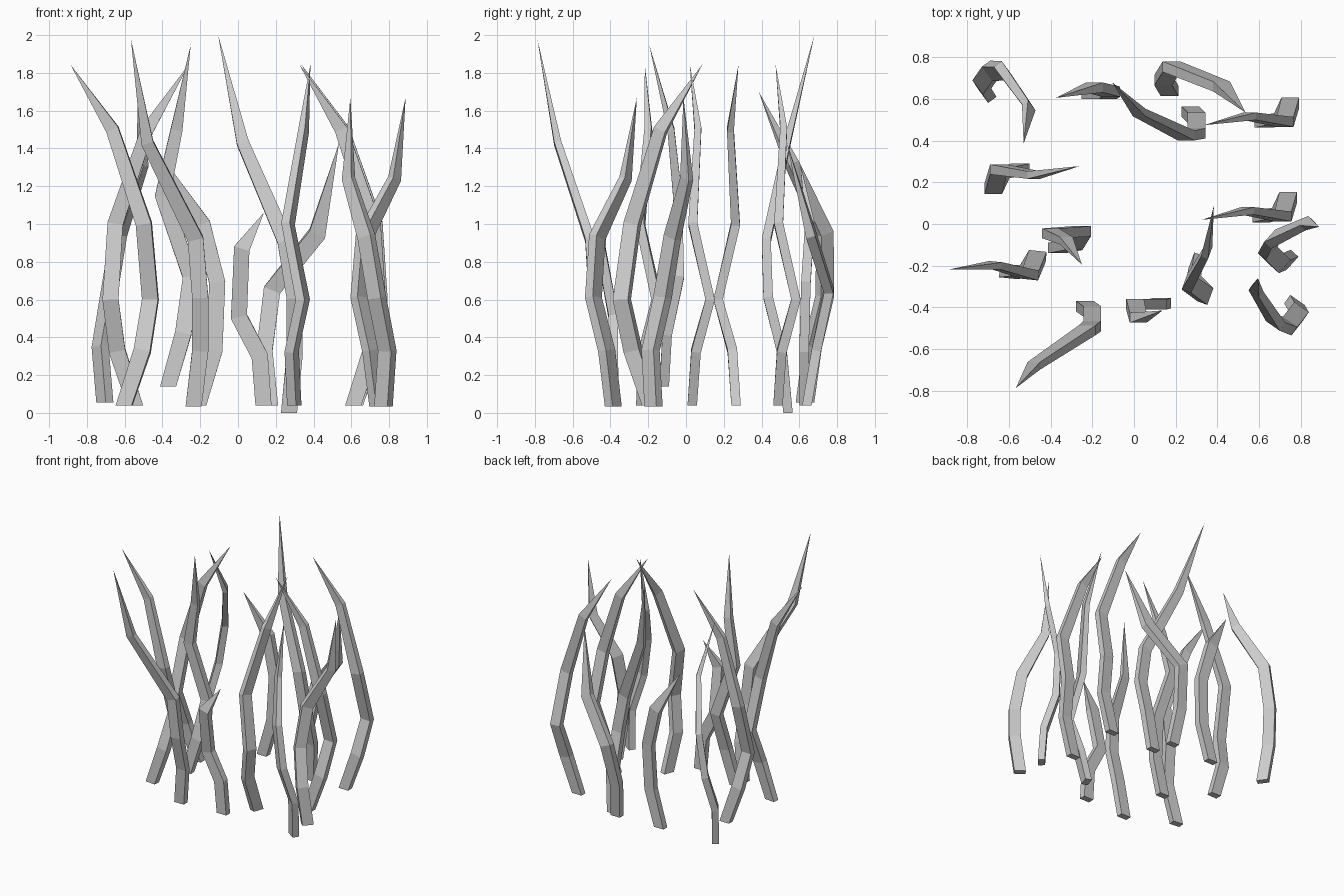
import bpy, bmesh, math
from mathutils import Vector, Matrix

if "Cube" in bpy.data.objects:
    bpy.data.objects.remove(bpy.data.objects["Cube"])

W, D = 0.085, 0.05                       # blade section
TAPER = [1, 1, 1, 0.95, 0.72]            # section scale going up


def blade(name, path, angle=0.0):
    """Rectangular section swept along a bent path and closed to a point."""
    pts = [Vector(p) for p in path]
    a = math.radians(angle)
    u = Vector((math.cos(a), math.sin(a), 0))
    v = Vector((-math.sin(a), math.cos(a), 0))
    bm = bmesh.new()
    rings = []
    for i, p in enumerate(pts[:-1]):
        k = TAPER[i]
        ring = []
        t = Vector((0, 0, 1))
        if i:
            t = (p - pts[i - 1]).normalized() + (pts[i + 1] - p).normalized()
        for su, sv in ((-1, -1), (1, -1), (1, 1), (-1, 1)):
            off = u * (su * k * W / 2) + v * (sv * k * D / 2)
            off.z = -(off.x * t.x + off.y * t.y) / t.z
            ring.append(bm.verts.new(p + off))
        rings.append(ring)
    bm.faces.new(rings[0][::-1])
    for lo, hi in zip(rings, rings[1:]):
        for j in range(4):
            n = (j + 1) % 4
            bm.faces.new((lo[j], lo[n], hi[n], hi[j]))
    tip = bm.verts.new(pts[-1])
    for j in range(4):
        bm.faces.new((rings[-1][j], rings[-1][(j + 1) % 4], tip))
    bm.normal_update()
    me = bpy.data.meshes.new(name)
    bm.to_mesh(me)
    bm.free()
    bpy.context.collection.objects.link(bpy.data.objects.new(name, me))


def placed(path, x, y, angle):
    m = Matrix.Translation((x, y, 0)) @ Matrix.Rotation(math.radians(angle), 4, 'Z')
    return [m @ Vector(p) for p in path]


# Leaning blades sharing one shape
LEAN = [(0, 0, .04), (.095, .02, .33), (.13, .095, .6), (.105, .003, 1.0),
        (-.065, .03, 1.5), (-.285, -.013, 1.845)]
for i, (x, y, r) in enumerate([(.61, .033, 0), (.62, .487, 0), (-.603, -.235, -6),
                               (-.545, .265, 180), (.298, -.185, -110)]):
    blade(f"leaning_blade_{i + 1}", placed(LEAN, x, y, r), r)

# Curled blades sharing one shape
CURL = [(0, 0, .035), (.02, -.035, .33), (-.035, -.105, .61), (-.09, -.085, .93),
        (-.185, .065, 1.24), (-.175, .125, 1.67)]
for i, (x, y, r) in enumerate([(.77, -.385, 0), (.742, -.172, -97)]):
    blade(f"curled_blade_{i + 1}", placed(CURL, x, y, r), r - 35)
blade("curled_blade_3", [(-.705, .63, .055), (-.73, .67, .35), (-.685, .735, .62),
                         (-.63, .735, .95), (-.505, .56, 1.32), (-.53, .385, 1.7)], 126)

# Tall blades
blade("tall_blade_front", [(-.235, -.395, .035), (-.2, -.42, .33), (-.2, -.49, .61),
                           (-.225, -.51, .92), (-.48, -.68, 1.43), (-.567, -.787, 1.98)])
blade("tall_blade_back", [(.27, .54, 0), (.3, .51, .31), (.3, .435, .61),
                          (.25, .425, .91), (.025, .535, 1.43), (-.105, .68, 2.0)])
blade("tall_blade_middle", [(-.37, -.115, .14), (-.29, -.1, .42), (-.25, -.035, .72),
                            (-.4, -.045, 1.15), (-.325, -.08, 1.5), (-.25, -.195, 1.95)])

# Short blades
blade("short_blade_front", [(.135, -.38, .04), (.115, -.385, .3), (.005, -.385, .51),
                            (.02, -.45, .87), (.137, -.415, 1.06)])
blade("short_blade_back", [(-.21, .625, .04), (-.125, .625, .33), (-.11, .635, .69),
                           (-.19, .655, 1.0), (-.376, .605, 1.32)])
blade("short_blade_right", [(.17, .64, .04), (.14, .69, .33), (.18, .755, .65),
                            (.42, .66, .95), (.535, .535, 1.43)])
